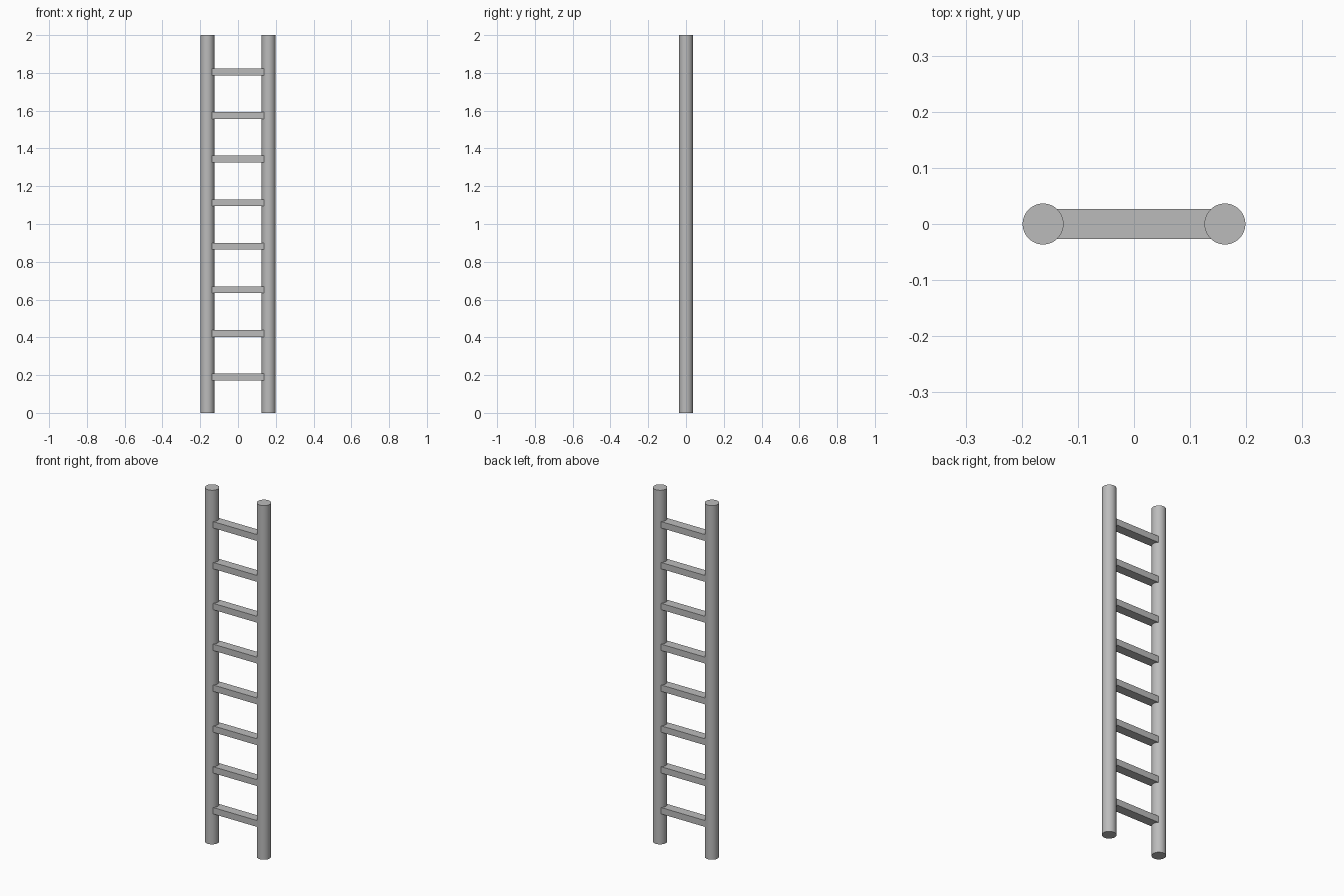
import bpy

if "Cube" in bpy.data.objects:
    bpy.data.objects.remove(bpy.data.objects["Cube"])

RAIL_X, RAIL_R, HEIGHT = 0.162, 0.0365, 2.0
RUNGS, FIRST_Z, LAST_Z = 8, 0.19, 1.805
RUNG_SIZE = (0.31, 0.053, 0.036)

grey = bpy.data.materials.new("plain grey")
grey.diffuse_color = (0.5, 0.5, 0.5, 1.0)
grey.use_nodes = True
grey.node_tree.nodes["Principled BSDF"].inputs["Base Color"].default_value = grey.diffuse_color


def finish(name):
    obj = bpy.context.object
    obj.name = name
    obj.data.materials.append(grey)
    return obj


# Round upright rails
for side, x in (("left", -RAIL_X), ("right", RAIL_X)):
    bpy.ops.mesh.primitive_cylinder_add(vertices=48, radius=RAIL_R, depth=HEIGHT,
                                        location=(x, 0, HEIGHT / 2))
    finish(side + "_rail")
    bpy.ops.object.shade_smooth_by_angle()

# Flat rungs, ends buried in the rails
for i in range(RUNGS):
    z = FIRST_Z + (LAST_Z - FIRST_Z) * i / (RUNGS - 1)
    bpy.ops.mesh.primitive_cube_add(size=1, location=(0, 0, z))
    rung = finish(f"rung_{i + 1}")
    rung.scale = RUNG_SIZE
    bpy.ops.object.transform_apply(location=False, rotation=False, scale=True)
